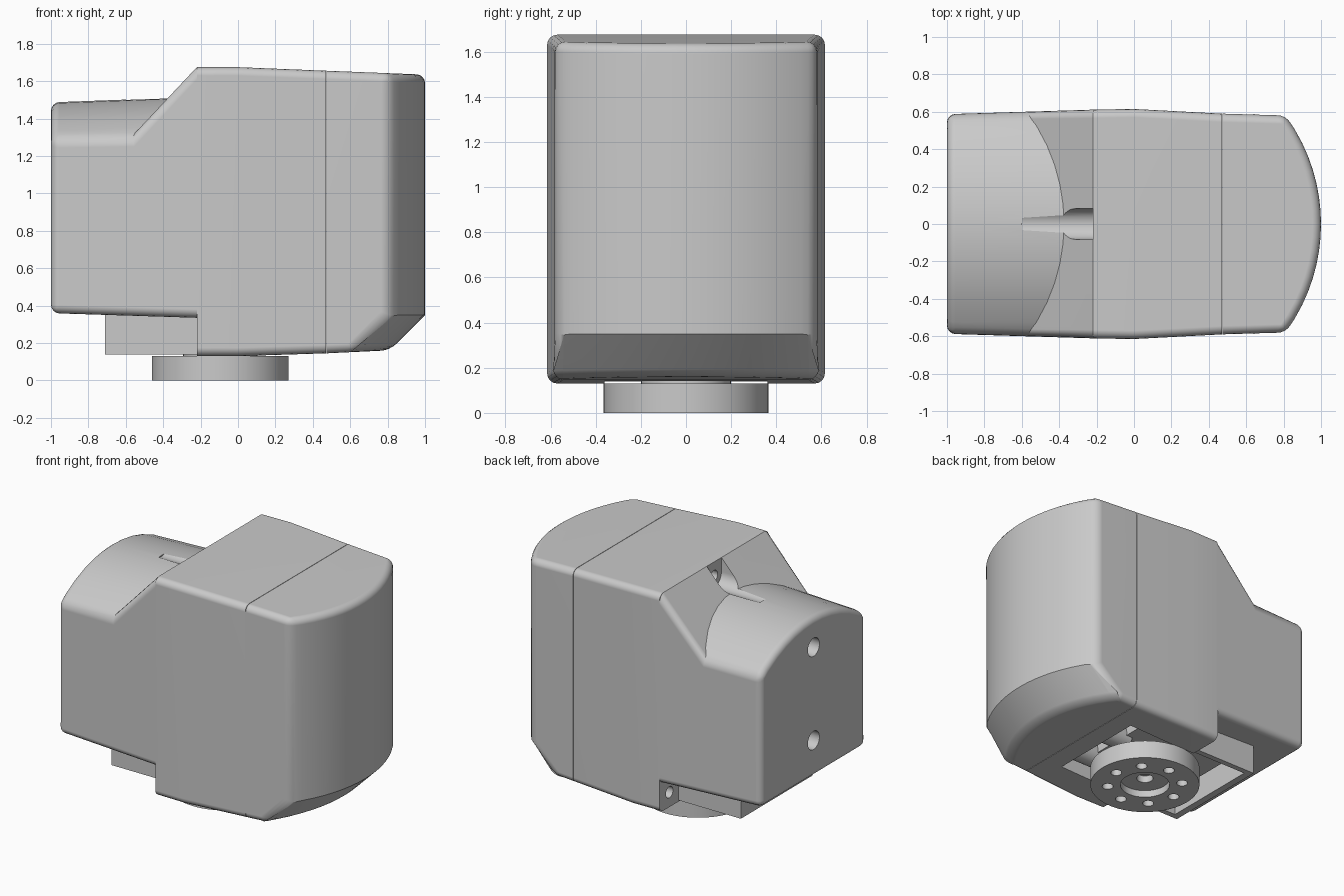
import bpy, bmesh, math
from mathutils import Vector, Matrix

if "Cube" in bpy.data.objects:
    bpy.data.objects.remove(bpy.data.objects["Cube"])

grey = bpy.data.materials.new("plain_grey")
grey.use_nodes = True
COLOUR = (0.59, 0.59, 0.59, 1)
grey.diffuse_color = COLOUR
shader = next(n for n in grey.node_tree.nodes if n.type == "BSDF_PRINCIPLED")
shader.inputs["Base Color"].default_value = COLOUR
shader.inputs["Roughness"].default_value = 0.6


def make(name, bm):
    bmesh.ops.recalc_face_normals(bm, faces=bm.faces[:])
    mesh = bpy.data.meshes.new(name)
    bm.to_mesh(mesh)
    bm.free()
    ob = bpy.data.objects.new(name, mesh)
    bpy.context.collection.objects.link(ob)
    return ob


def prism(name, outline, offset):
    """Closed outline of 3D points swept along an offset."""
    bm = bmesh.new()
    a = [bm.verts.new(p) for p in outline]
    b = [bm.verts.new(Vector(p) + Vector(offset)) for p in outline]
    bm.faces.new(a)
    bm.faces.new(b[::-1])
    for i in range(len(a)):
        j = (i + 1) % len(a)
        bm.faces.new((a[i], b[i], b[j], a[j]))
    return make(name, bm)


def side_prism(name, profile):
    return prism(name, [(x, -1, z) for x, z in profile], (0, 2, 0))


def box(name, x0, x1, half_y, z0, z1):
    outline = [(x0, -half_y, z0), (x1, -half_y, z0), (x1, -half_y, z1), (x0, -half_y, z1)]
    return prism(name, outline, (0, 2 * half_y, 0))


def cylinder(name, radius, depth, loc, along_x=False, sides=32):
    bm = bmesh.new()
    turn = Matrix.Rotation(math.pi / 2, 4, "Y") if along_x else Matrix()
    bmesh.ops.create_cone(bm, cap_ends=True, segments=sides, radius1=radius,
                          radius2=radius, depth=depth,
                          matrix=Matrix.Translation(loc) @ turn)
    return make(name, bm)


def combine(ob, other, operation="DIFFERENCE"):
    """Apply a boolean and discard the second object."""
    mod = ob.modifiers.new("cut", "BOOLEAN")
    mod.operation, mod.object, mod.solver = operation, other, "EXACT"
    graph = bpy.context.evaluated_depsgraph_get()
    mesh = bpy.data.meshes.new_from_object(ob.evaluated_get(graph))
    ob.modifiers.clear()
    ob.data = mesh
    bpy.data.objects.remove(other)


def round_edges(ob, joints, crease=None, width=0.045):
    """Round outer edges, but not those on joint planes or at the crease height."""
    planes = [(0, j) for j in joints] + ([(2, crease)] if crease else [])
    bm = bmesh.new()
    bm.from_mesh(ob.data)
    bmesh.ops.remove_doubles(bm, verts=bm.verts[:], dist=0.0005)
    bmesh.ops.dissolve_limit(bm, angle_limit=math.radians(0.4),
                             verts=bm.verts[:], edges=bm.edges[:])
    chosen = []
    for e in bm.edges:
        crisp = any(all(abs(v.co[k] - at) < 0.002 for v in e.verts) for k, at in planes)
        if len(e.link_faces) == 2 and e.is_convex and not crisp:
            if e.calc_face_angle() > math.radians(25):
                chosen.append(e)
    bmesh.ops.bevel(bm, geom=chosen, offset=width, offset_type="OFFSET", segments=4,
                    profile=0.5, affect="EDGES", clamp_overlap=False)
    bm.to_mesh(ob.data)
    bm.free()


# Shared curves: bowed nose and slightly barrelled flanks
R, STEP, JOINT, SEAM, LIP = 0.98, 0.0725, -0.22, 0.47, 0.35


def bow(y):
    return math.sqrt(R * R - y * y) - R


def nose(steps):
    return [(1 + bow(i * STEP), i * STEP) for i in range(-steps, steps + 1)]


def plan():
    flank = [(SEAM, 0.59), (0, 0.615), (-0.2, 0.612), (-1, 0.587)]
    pts = nose(8) + flank + [(x, -y) for x, y in reversed(flank)]
    return prism("plan_cutter", [(x, y, -0.5) for x, y in pts], (0, 0, 3))


# Rear housing: sloped shoulder and arched back
rear = side_prism("rear_housing", [(-1.1, 0.363), (JOINT, 0.335), (JOINT, 1.675),
                                   (-0.757, 1.1), (-1.1, 1.1)])
ARCH_STEP = 0.105
arch = [(-1.15, i * ARCH_STEP, 1.481 + bow(i * ARCH_STEP)) for i in range(-7, 8)]
arch += [(-1.15, 7 * ARCH_STEP, 0.9), (-1.15, -7 * ARCH_STEP, 0.9)]
combine(rear, prism("arch", arch, (0.85, 0, 0.032)), "UNION")
combine(rear, plan(), "INTERSECT")
round_edges(rear, [JOINT])

# Middle housing
middle = side_prism("middle_housing", [(JOINT, 0.13), (0, 0.13), (SEAM, 0.145),
                                       (SEAM, 1.656), (0, 1.675), (JOINT, 1.675)])
combine(middle, plan(), "INTERSECT")
round_edges(middle, [JOINT, SEAM])

# Front cover with bowed nose and sloping lower lip
gap = SEAM + 0.003
cover = side_prism("front_cover", [(gap, 0.145), (1.2, 0.18), (1.2, 1.627), (gap, 1.656)])
combine(cover, plan(), "INTERSECT")
lip = [(x - LIP, y, 0) for x, y in nose(10)]
lip += [(-2, 10 * STEP, 0), (-2, -10 * STEP, 0)]
combine(cover, prism("lip_cutter", lip, (2, 0, 2)), "INTERSECT")
round_edges(cover, [gap], LIP)

# Hanging skirt and the open bay underneath
skirt = box("bay_skirt", -0.71, JOINT, 0.4, 0.14, 0.4)
for part in (rear, middle, skirt):
    combine(part, box("bay_cutter", -0.66, 0.33, 0.36, 0.05, 0.46))

# Screw channel in the slope: round floor, open top
WIDE, CHANNEL_Z = 0.082, 1.575
channel = [(-0.6, WIDE, 1.9), (-0.6, -WIDE, 1.9)]
for k in range(17):
    a = math.pi * (1 + k / 16)
    channel.append((-0.6, WIDE * math.cos(a), CHANNEL_Z + WIDE * math.sin(a)))
combine(rear, prism("channel_cutter", channel, (0.5, 0, 0)))
combine(middle, cylinder("screw_cutter", 0.04, 0.5, (-0.2, 0, CHANNEL_Z), True, 20))

# Screw holes in the back and in the lower step
for z in (0.62, 1.28):
    combine(rear, cylinder("screw_cutter", 0.065, 0.6, (-1, 0, z), True, 24))
for y in (-0.5, 0.5):
    combine(middle, cylinder("screw_cutter", 0.04, 0.4, (JOINT, y, 0.235), True, 20))

# Output disc with ring of holes and centre recess
AXIS = -0.095
disc = cylinder("output_disc", 0.365, 0.13, (AXIS, 0, 0.065), sides=64)
combine(disc, cylinder("recess_cutter", 0.165, 0.1, (AXIS, 0, 0), sides=40))
combine(disc, cylinder("centre_cutter", 0.055, 0.2, (AXIS, 0, 0), sides=24))
for k in range(8):
    a = k * math.pi / 4
    spot = (AXIS + 0.25 * math.cos(a), 0.25 * math.sin(a), 0.03)
    combine(disc, cylinder("hole_cutter", 0.037, 0.16, spot, sides=20))

# Drive parts inside the bay
parts = [rear, middle, cover, skirt, disc]
parts.append(cylinder("drive_hub", 0.2, 0.12, (AXIS, 0, 0.18)))
parts.append(box("drive_case", -0.55, 0.18, 0.28, 0.22, 0.47))
for side, y in (("outer", -0.24), ("inner", 0.06)):
    parts.append(cylinder(side + "_drive_post", 0.08, 0.2, (0.23, y, 0.24), True))

# Surface finish
for ob in parts:
    ob.data.materials.clear()
    ob.data.materials.append(grey)
    for poly in ob.data.polygons:
        poly.material_index = 0
    bpy.ops.object.select_all(action="DESELECT")
    ob.select_set(True)
    bpy.context.view_layer.objects.active = ob
    bpy.ops.object.shade_smooth_by_angle(angle=math.radians(30))
    mod = ob.modifiers.new("even_shading", "WEIGHTED_NORMAL")
    mod.keep_sharp = True
